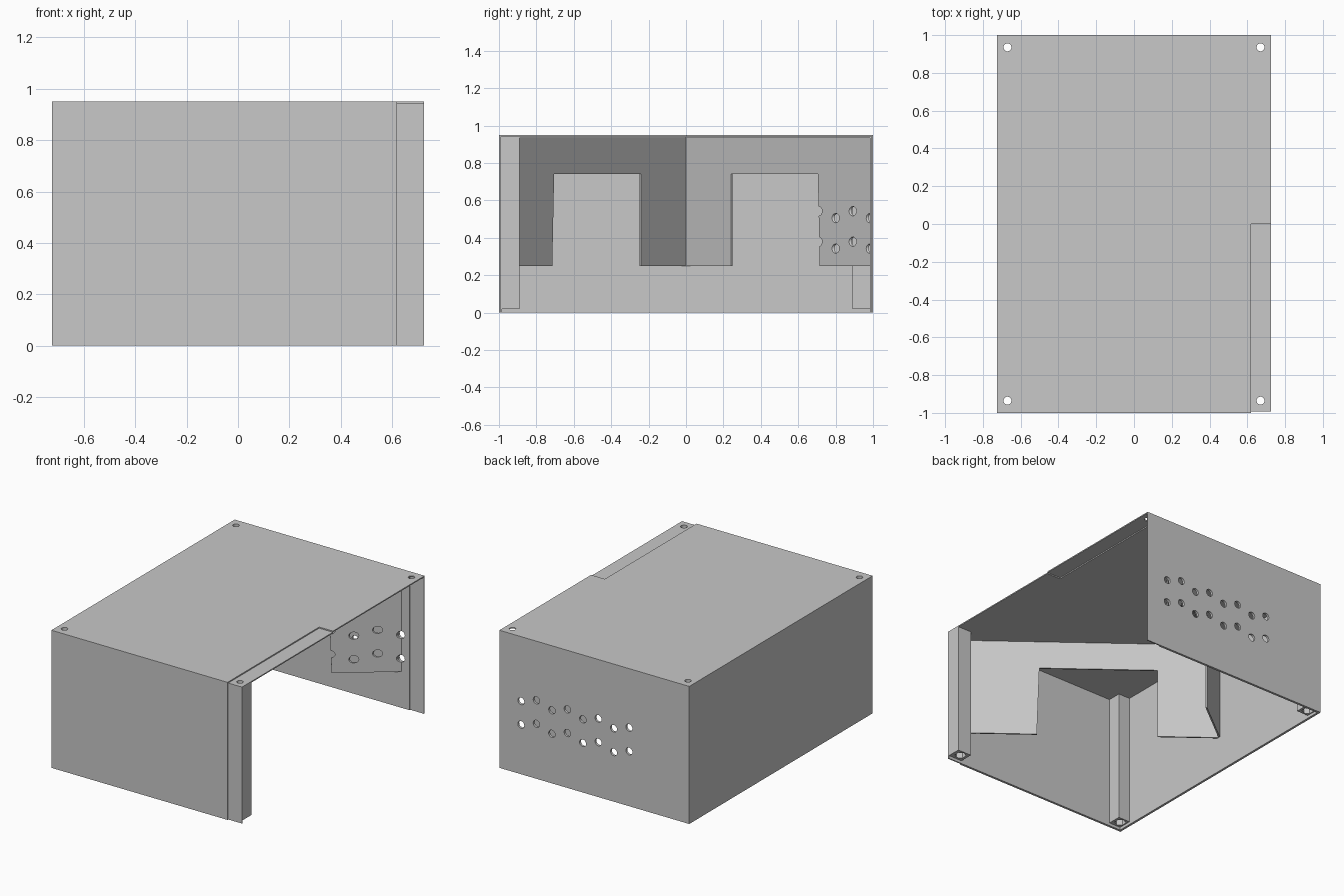
import bpy
import bmesh
from math import pi, radians
from mathutils import Matrix, Vector

cube = bpy.data.objects.get("Cube")
if cube:
    bpy.data.objects.remove(cube, do_unlink=True)

# Overall dimensions
HX, HY, H = 0.725, 1.0, 0.95      # half width, half depth, height
T = 0.016                         # wall thickness
HALF = T / 2                      # lap joint step
POST = 0.105                      # corner post width
LAP_X = HX - POST                 # where the lap joint starts
SCREW_X, SCREW_Y = 0.67, 0.935

grey = bpy.data.materials.new("Light grey plastic")
grey.use_nodes = True
grey.diffuse_color = (0.58, 0.58, 0.58, 1)
grey.node_tree.nodes["Principled BSDF"].inputs["Base Color"].default_value = (0.58, 0.58, 0.58, 1)


def finish(name, bm):
    bmesh.ops.recalc_face_normals(bm, faces=bm.faces)
    mesh = bpy.data.meshes.new(name)
    bm.to_mesh(mesh)
    bm.free()
    mesh.materials.append(grey)
    obj = bpy.data.objects.new(name, mesh)
    bpy.context.collection.objects.link(obj)
    return obj


def box(name, lo, hi):
    lo, hi = Vector(lo), Vector(hi)
    bm = bmesh.new()
    place = Matrix.Translation((lo + hi) / 2) @ Matrix.Diagonal((*(hi - lo), 1))
    bmesh.ops.create_cube(bm, size=1, matrix=place)
    return finish(name, bm)


def rod(name, centre, radius, length, axis="Z", sides=24):
    bm = bmesh.new()
    turn = Matrix.Rotation(pi / 2, 4, "X") if axis == "Y" else Matrix()
    bmesh.ops.create_cone(bm, cap_ends=True, segments=sides, radius1=radius, radius2=radius,
                          depth=length, matrix=Matrix.Translation(centre) @ turn)
    return finish(name, bm)


def carve(obj, cutters):
    """Subtract every cutter, bake the result and delete the cutters."""
    for c in cutters:
        c.hide_render = True
        mod = obj.modifiers.new("cut", "BOOLEAN")
        mod.operation, mod.solver, mod.object = "DIFFERENCE", "EXACT", c
    bpy.context.view_layer.update()
    deps = bpy.context.evaluated_depsgraph_get()
    baked = bpy.data.meshes.new_from_object(obj.evaluated_get(deps))
    obj.modifiers.clear()
    obj.data = baked
    for c in cutters:
        bpy.data.objects.remove(c, do_unlink=True)


def vent_drills():
    """Two rows of zigzag vent holes running front to back."""
    drills = []
    for i in range(8):
        for z in (0.342, 0.505):
            drills.append(rod("drill", (0.56 - 0.118 * i, 0.9, z + 0.037 * (i % 2)), 0.025, 0.6, "Y"))
    return drills


# Shell: open underneath and on the left side, with half-thickness lap joints
shell = box("enclosure_shell", (-HX, -HY, 0), (HX, HY, H))
cuts = [
    box("cavity", (-HX + T, -HY + T, -1), (2, HY - T, H - T)),
    box("top_lap", (LAP_X, -2, H - HALF), (2, 0, 2)),
    box("front_lap", (LAP_X, -2, -1), (2, -HY + HALF, 2)),
    box("inner_lap", (LAP_X, 0, -1), (2, HY - HALF, H - HALF)),
]
for sx in (-1, 1):
    for sy in (-1, 1):
        cuts.append(rod("screw_hole", (sx * SCREW_X, sy * SCREW_Y, H), 0.021, 0.2))
carve(shell, cuts + vent_drills())

# Corner posts with a screw bore and a hexagonal nut pocket
posts = []
for name, sx, sy in (("front_left_post", 1, -1), ("front_right_post", -1, -1), ("back_right_post", -1, 1)):
    inset = 0 if sx > 0 else HALF
    xs = sorted((sx * (HX - inset), sx * LAP_X))
    ys = sorted((sy * (HY - T + 0.004), sy * (HY - 0.11)))
    post = box(name, (xs[0], ys[0], 0.02), (xs[1], ys[1], H - T + 0.004))
    carve(post, [rod("bore", (sx * SCREW_X, sy * SCREW_Y, 0.5), 0.021, 2),
                 rod("nut_pocket", (sx * SCREW_X, sy * SCREW_Y, 0), 0.037, 0.12, sides=6)])
    posts.append(post)

# V-shaped partition: two slanted walls meeting at the right side, each with a notch
OUTLINE = [(0, 0.25), (0.24, 0.25), (0.24, 0.74), (0.705, 0.74),
           (0.715, 0.25), (HY - T, 0.25), (HY - T, H - T), (0, H - T)]
walls = []
for name, side in (("front_partition", -1), ("back_partition", 1)):
    bm = bmesh.new()
    face = bm.faces.new([bm.verts.new((-0.708 + 1.29 * y, side * y, z)) for y, z in OUTLINE])
    away = Vector((-1, side * 1.29, 0)).normalized() * 0.01
    extruded = bmesh.ops.extrude_face_region(bm, geom=[face], use_keep_orig=True)
    for v in extruded["geom"]:
        if isinstance(v, bmesh.types.BMVert):
            v.co += away
            v.co.y = max(-HY + HALF / 2, min(HY - HALF / 2, v.co.y))
    wall = finish(name, bm)
    if side > 0:
        carve(wall, vent_drills())
    walls.append(wall)

# Smooth the bores, keep the edges crisp
bpy.ops.object.select_all(action="DESELECT")
for obj in [shell] + posts + walls:
    obj.select_set(True)
bpy.context.view_layer.objects.active = shell
bpy.ops.object.shade_smooth_by_angle(angle=radians(30))
